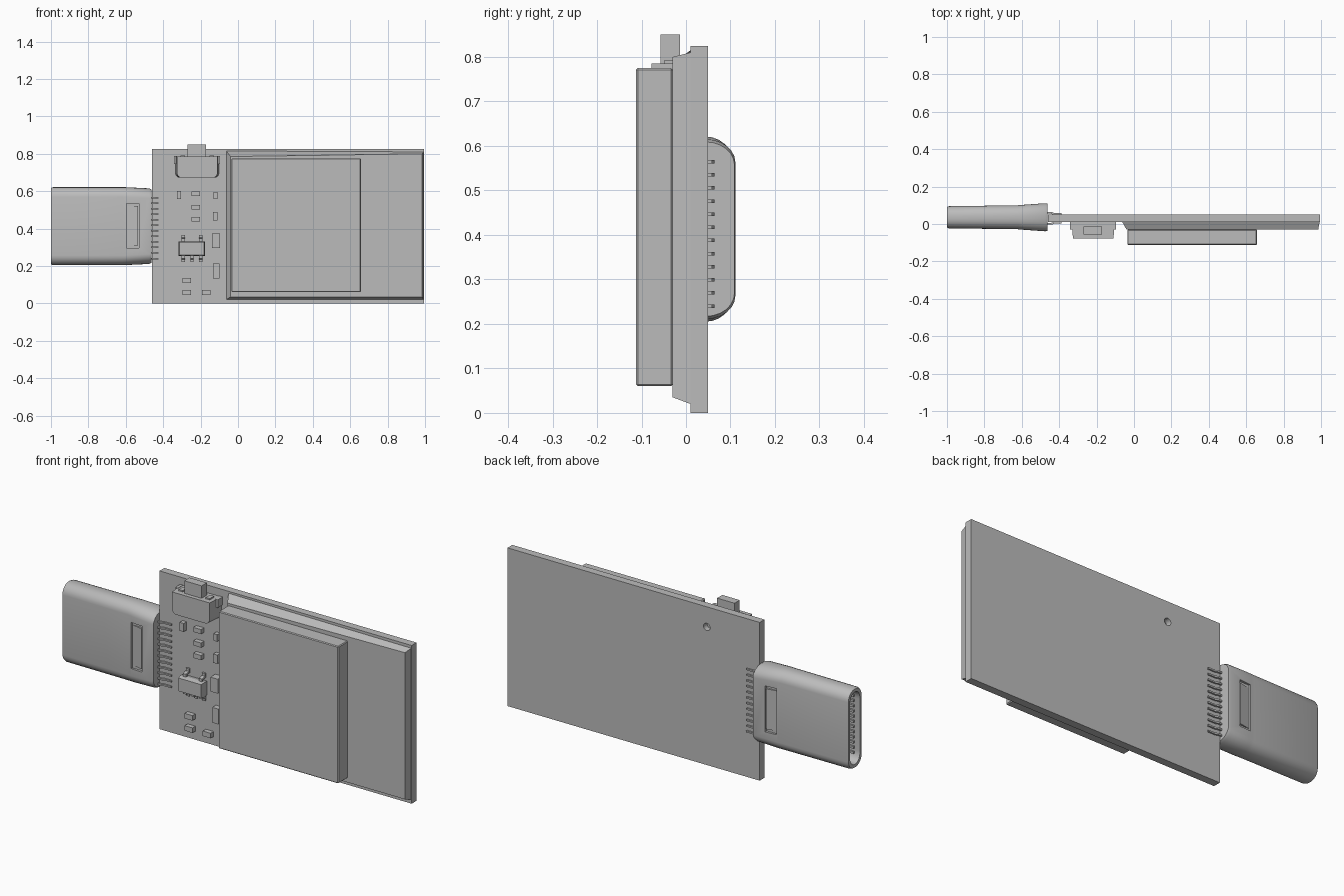
import bpy, bmesh, math
from mathutils import Vector

if "Cube" in bpy.data.objects:
    bpy.data.objects.remove(bpy.data.objects["Cube"])

grey = bpy.data.materials.new("plain grey")
grey.diffuse_color = (0.5, 0.5, 0.5, 1)
grey.use_nodes = True
grey.node_tree.nodes["Principled BSDF"].inputs["Base Color"].default_value = grey.diffuse_color


def finish(name, bm, smooth=False):
    bmesh.ops.recalc_face_normals(bm, faces=bm.faces)
    me = bpy.data.meshes.new(name)
    bm.to_mesh(me)
    bm.free()
    ob = bpy.data.objects.new(name, me)
    bpy.context.collection.objects.link(ob)
    me.materials.append(grey)
    if smooth:
        bpy.ops.object.select_all(action='DESELECT')
        ob.select_set(True)
        bpy.context.view_layer.objects.active = ob
        bpy.ops.object.shade_smooth_by_angle(angle=math.radians(30))
    return ob


def add_box(bm, x0, x1, y0, y1, z0, z1):
    vs = bmesh.ops.create_cube(bm, size=1)["verts"]
    for v in vs:
        v.co = Vector(((x0 + x1) / 2 + v.co.x * (x1 - x0),
                       (y0 + y1) / 2 + v.co.y * (y1 - y0),
                       (z0 + z1) / 2 + v.co.z * (z1 - z0)))
    return vs


def boxes(name, dims):
    bm = bmesh.new()
    for d in dims:
        add_box(bm, *d)
    return finish(name, bm)


def cut(ob, cutter):
    m = ob.modifiers.new("cut", 'BOOLEAN')
    m.operation = 'DIFFERENCE'
    m.solver = 'EXACT'
    m.object = cutter
    cutter.hide_render = True
    cutter.hide_set(True)


def loft(bm, rings, close_ends=True):
    loops = [[bm.verts.new(p) for p in r] for r in rings]
    n = len(loops[0])
    for a, b in zip(loops, loops[1:]):
        for i in range(n):
            j = (i + 1) % n
            bm.faces.new((a[i], a[j], b[j], b[i]))
    if close_ends:
        bm.faces.new(loops[0])
        bm.faces.new(loops[-1])


# Circuit board with two locating holes
board = boxes("circuit_board", [(-0.46, 0.995, 0.01, 0.05, 0, 0.825)])
bm = bmesh.new()
for x in (-0.155, -0.24):
    r = bmesh.ops.create_cone(bm, cap_ends=True, segments=20, radius1=0.019,
                              radius2=0.019, depth=0.08)
    for v in r["verts"]:
        v.co = Vector((x + v.co.x, 0.06 + v.co.z, 0.72 + v.co.y))
cut(board, finish("hole_cutter", bm))

# Tapered backing slab and the raised block in front of it
bm = bmesh.new()
loft(bm, [[(-0.062, .01, .02), (.992, .01, .02), (.992, .01, .81), (-0.062, .01, .815)],
          [(-0.04, -.03, .035), (.985, -.03, .035), (.985, -.03, .80), (-0.04, -.03, .785)]])
finish("backing_slab", bm)
bm = bmesh.new()
add_box(bm, -0.035, 0.657, -0.112, -0.03, 0.06, 0.775)
bmesh.ops.bevel(bm, geom=[e for e in bm.edges], offset=0.004, segments=1,
                affect='EDGES', profile=0.5)
finish("raised_block", bm)

# Hollow plug shell
PY, PZ = 0.036, 0.413


def ring(x, hy, hz):
    ry, rz, pts = hy * 0.88, min(0.052, hz * 0.5), []
    for q, (sy, sz) in enumerate([(1, 1), (-1, 1), (-1, -1), (1, -1)]):
        for k in range(7):
            a = math.pi / 2 * (q + k / 6)
            pts.append((x, PY + sy * (hy - ry) + ry * math.cos(a),
                        PZ + sz * (hz - rz) + rz * math.sin(a)))
    return pts


bm = bmesh.new()
loft(bm, [ring(*r) for r in [
    (-0.462, 0.073, 0.196), (-0.475, 0.075, 0.202), (-0.60, 0.066, 0.208),
    (-0.62, 0.064, 0.208), (-0.99, 0.059, 0.208), (-1.0, 0.055, 0.204),
    (-1.0, 0.042, 0.188), (-0.99, 0.040, 0.186), (-0.68, 0.040, 0.186)]])
plug = finish("plug_shell", bm, smooth=True)
cut(plug, boxes("latch_cutter", [(-0.595, -0.53, -0.06, -0.021, 0.295, 0.535),
                                 (-0.595, -0.53, 0.093, 0.14, 0.295, 0.535)]))

# Sloping latch springs in the side windows
bm = bmesh.new()
for s in (-1, 1):
    prof = [(-0.59, 0.056), (-0.535, 0.056), (-0.535, 0.069), (-0.59, 0.059)]
    loft(bm, [[(x, PY + s * y, z) for x, y in prof] for z in (0.31, 0.52)])
finish("latch_springs", bm)

# Contacts inside the plug opening
dims = []
for i in range(12):
    z = PZ + (i - 5.5) * 0.027
    for s in (-1, 1):
        ys = sorted((PY + s * 0.03, PY + s * 0.041))
        dims.append((-0.97, -0.69, *ys, z - 0.006, z + 0.006))
boxes("plug_contacts", dims)

# Solder leads on both faces of the board, with a bend at the plug
bm = bmesh.new()
for i in range(12):
    z = 0.24 + i * 0.0295
    for s in (-1, 1):
        prof = [(-0.47, 0.034), (-0.44, 0.034), (-0.425, 0.028), (-0.388, 0.028),
                (-0.388, 0.019), (-0.43, 0.019), (-0.445, 0.025), (-0.47, 0.025)]
        loft(bm, [[(x, 0.03 + s * y, zz) for x, y in prof]
                  for zz in (z - 0.004, z + 0.004)])
finish("solder_leads", bm)

# Slide switch: rounded-bottom housing, tabs and lever
bm = bmesh.new()


def housing(y, w):
    pts = [(-0.218 - w, y, 0.785), (-0.218 + w, y, 0.785)]
    for k in range(6):
        a = -math.pi / 2 * k / 5
        pts.append((-0.218 + w - 0.025 + 0.025 * math.cos(a), y, 0.697 + 0.025 * math.sin(a)))
    for k in range(6):
        a = -math.pi / 2 * (1 + k / 5)
        pts.append((-0.218 - w + 0.025 + 0.025 * math.cos(a), y, 0.697 + 0.025 * math.sin(a)))
    return pts


loft(bm, [housing(0.01, 0.116), housing(-0.078, 0.108)])
finish("switch_housing", bm)
boxes("switch_lever", [(-0.27, -0.17, -0.057, -0.014, 0.78, 0.85)])
dims = []
for s in (-1, 1):
    cx = -0.218 + s * 0.078
    dims.append((cx - 0.012, cx + 0.012, -0.05, -0.015, 0.78, 0.792))
    ex = -0.218 + s * 0.115
    dims.append((ex - 0.008, ex + 0.008, -0.03, 0.012, 0.745, 0.787))
boxes("switch_tabs", dims)

# Small chip with two upper and three lower legs
bm = bmesh.new()
loft(bm, [[(-0.247 + sx * w, y, 0.293 + sz * h)
           for sx, sz in ((-1, -1), (1, -1), (1, 1), (-1, 1))]
          for y, w, h in ((0.005, 0.066, 0.034), (-0.02, 0.071, 0.039), (-0.045, 0.066, 0.034))])
finish("chip_body", bm)
bm = bmesh.new()
for x, s in ((-0.292, 1), (-0.2, 1), (-0.292, -1), (-0.246, -1), (-0.2, -1)):
    prof = [(-0.024, 0.03), (-0.024, 0.053), (0.0, 0.058), (0.0, 0.072),
            (0.01, 0.072), (0.01, 0.05), (-0.014, 0.045), (-0.014, 0.03)]
    loft(bm, [[(xx, y, 0.293 + s * z) for y, z in prof] for xx in (x - 0.009, x + 0.009)])
finish("chip_legs", bm)

# Small surface parts: centre x, centre z, width, height, thickness
parts = [(-0.315, 0.58, 0.023, 0.044, 0.025), (-0.225, 0.585, 0.045, 0.024, 0.025),
         (-0.225, 0.515, 0.045, 0.024, 0.025), (-0.225, 0.45, 0.045, 0.024, 0.025),
         (-0.121, 0.577, 0.022, 0.036, 0.025), (-0.121, 0.466, 0.024, 0.046, 0.025),
         (-0.117, 0.335, 0.043, 0.075, 0.04), (-0.117, 0.172, 0.035, 0.08, 0.03),
         (-0.275, 0.122, 0.046, 0.026, 0.025), (-0.275, 0.058, 0.046, 0.026, 0.025),
         (-0.17, 0.058, 0.046, 0.026, 0.025)]
boxes("surface_parts", [(x - w / 2, x + w / 2, 0.01 - t, 0.012, z - h / 2, z + h / 2)
                        for x, z, w, h, t in parts])
